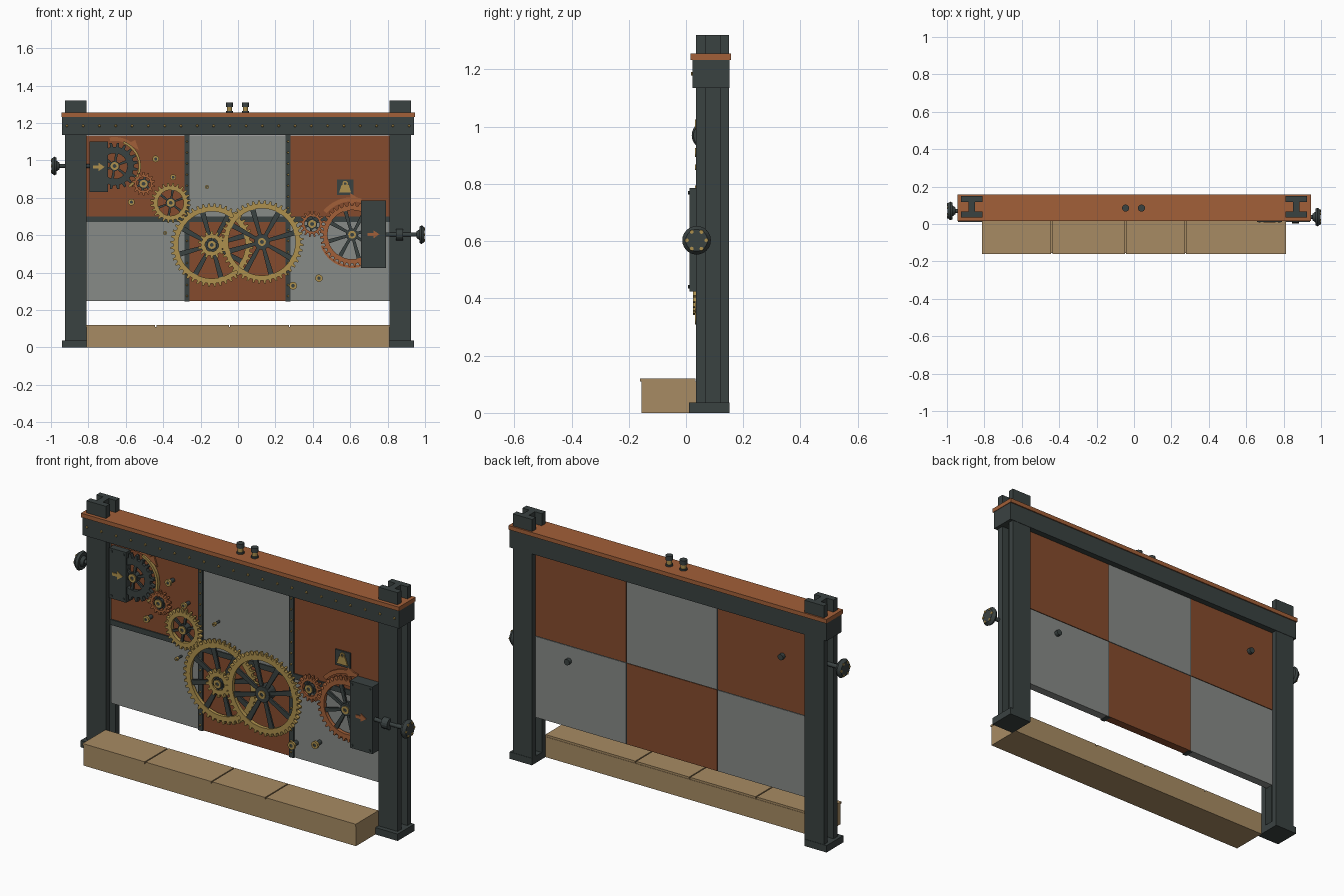
import bpy, bmesh, math
from mathutils import Matrix, Vector

if "Cube" in bpy.data.objects:
    bpy.data.objects.remove(bpy.data.objects["Cube"])


def material(name, rgb):
    m = bpy.data.materials.new(name)
    m.diffuse_color = (*rgb, 1)
    m.use_nodes = True
    m.node_tree.nodes["Principled BSDF"].inputs["Base Color"].default_value = m.diffuse_color
    return m


IRON = material("dark iron", (0.042, 0.054, 0.053))
RUST = material("brown copper", (0.235, 0.070, 0.026))
COPPER = material("bright copper", (0.36, 0.115, 0.04))
GOLD = material("brass", (0.42, 0.28, 0.075))
GREY = material("grey panel", (0.245, 0.257, 0.243))
TAN = material("tan wood", (0.39, 0.26, 0.125))


def make(name, mat, build, smooth=False):
    bm = bmesh.new()
    build(bm)
    bmesh.ops.recalc_face_normals(bm, faces=bm.faces)
    me = bpy.data.meshes.new(name)
    bm.to_mesh(me)
    bm.free()
    me.materials.append(mat)
    ob = bpy.data.objects.new(name, me)
    bpy.context.collection.objects.link(ob)
    if smooth:
        bpy.ops.object.select_all(action='DESELECT')
        ob.select_set(True)
        bpy.context.view_layer.objects.active = ob
        bpy.ops.object.shade_smooth_by_angle(angle=math.radians(35))
    return ob


def box(bm, x0, x1, y0, y1, z0, z1):
    c = Vector(((x0 + x1) / 2, (y0 + y1) / 2, (z0 + z1) / 2))
    s = Matrix.Diagonal((x1 - x0, y1 - y0, z1 - z0, 1))
    bmesh.ops.create_cube(bm, size=1, matrix=Matrix.Translation(c) @ s)


def rod(bm, a, b, r, r2=None, n=16):
    a, b = Vector(a), Vector(b)
    q = (b - a).to_track_quat('Z', 'Y').to_matrix().to_4x4()
    bmesh.ops.create_cone(bm, cap_ends=True, segments=n, radius1=r, radius2=r if r2 is None else r2,
                          depth=(b - a).length, matrix=Matrix.Translation((a + b) / 2) @ q)


def prism(bm, pts, y0, y1):
    f = [bm.verts.new((x, y0, z)) for x, z in pts]
    b = [bm.verts.new((x, y1, z)) for x, z in pts]
    bm.faces.new(f)
    bm.faces.new(b[::-1])
    for i in range(len(f)):
        j = (i + 1) % len(f)
        bm.faces.new((f[i], b[i], b[j], f[j]))


def band(bm, cx, cz, stations, y0, y1, closed=True):
    # ring or arc from (angle, inner radius, outer radius) stations
    rows = []
    for a, ri, ro in stations:
        c, s = math.cos(a), math.sin(a)
        rows.append([bm.verts.new((cx + r * c, y, cz + r * s))
                     for r, y in ((ri, y0), (ro, y0), (ro, y1), (ri, y1))])
    for i in range(len(rows) if closed else len(rows) - 1):
        p, q = rows[i], rows[(i + 1) % len(rows)]
        for k in range(4):
            bm.faces.new((p[k], p[(k + 1) % 4], q[(k + 1) % 4], q[k]))
    if not closed:
        bm.faces.new(rows[0])
        bm.faces.new(rows[-1][::-1])


def arc(bm, cx, cz, ri, ro, d0, d1, y0, y1, n=20):
    band(bm, cx, cz, [(math.radians(d0 + (d1 - d0) * i / n), ri, ro) for i in range(n + 1)], y0, y1, False)


# Posts: H-shaped columns with feet
def post(s):
    def build(bm):
        x0, x1 = sorted((s * 0.81, s * 0.925))
        box(bm, x0, x1, 0.035, 0.068, 0, 1.32)
        box(bm, x0, x1, 0.118, 0.15, 0, 1.32)
        box(bm, s * 0.868 - 0.017, s * 0.868 + 0.017, 0.068, 0.118, 0, 1.32)
    return build


def foot(s):
    x0, x1 = sorted((s * 0.81, s * 0.942))
    return lambda bm: box(bm, x0, x1, 0.01, 0.152, 0, 0.037)


for s, side in ((-1, "left"), (1, "right")):
    make(side + "_post", IRON, post(s))
    make(side + "_foot", IRON, foot(s))

# Head beam, copper cap, rivets
make("head_beam", IRON, lambda bm: box(bm, -0.942, 0.942, 0.023, 0.152, 1.136, 1.233))
make("beam_cap", COPPER, lambda bm: box(bm, -0.945, 0.945, 0.016, 0.158, 1.233, 1.255))


def beam_rivets(bm):
    for i in range(22):
        x = -0.915 + i * 1.83 / 21
        rod(bm, (x, 0.03, 1.185), (x, 0.017, 1.185), 0.009, 0.005, 8)


make("beam_rivets", GOLD, beam_rivets)


# Terminals on top
def terminals(r, z0, z1):
    def build(bm):
        for x in (-0.045, 0.04):
            rod(bm, (x, 0.085, z0), (x, 0.085, z1), r)
    return build


make("terminal_bases", IRON, terminals(0.019, 1.255, 1.264))
make("terminal_necks", GOLD, terminals(0.014, 1.264, 1.286))
make("terminal_caps", IRON, terminals(0.019, 1.286, 1.31))

# Checkered panels
XS, ZS = (-0.812, -0.273, 0.268, 0.812), (0.245, 0.684, 1.136)
for i in range(3):
    for j in range(2):
        make(f"panel_{i}_{j}", RUST if (i + j) % 2 else GREY,
             lambda bm: box(bm, XS[i] + 0.002, XS[i + 1] - 0.002, 0.078, 0.122, ZS[j] + 0.002, ZS[j + 1] - 0.002))


def strips(bm):
    for x in XS[1:3]:
        box(bm, x - 0.013, x + 0.013, 0.07, 0.119, 0.245, 1.136)
    box(bm, -0.81, 0.81, 0.072, 0.119, 0.67, 0.699)


def strip_rivets(bm):
    for x in XS[1:3]:
        for k in range(15):
            z = 0.275 + k * 0.059
            rod(bm, (x, 0.072, z), (x, 0.063, z), 0.006, 0.004, 6)


make("seam_strips", IRON, strips)
make("seam_rivets", GOLD, strip_rivets)


# Step bench with plank lid
make("bench_body", TAN, lambda bm: box(bm, -0.81, 0.81, -0.155, 0.036, 0, 0.109))


def lid(bm):
    e = (-0.815, -0.44, -0.045, 0.275, 0.815)
    for a, b in zip(e, e[1:]):
        box(bm, a + 0.003, b - 0.003, -0.16, 0.034, 0.109, 0.12)


make("bench_lid", TAN, lid)


# Gears: toothed rim, tapered spokes, hub and pin
def gear(name, cx, cz, r, teeth, mat, y0, y1, spokes=8, rim=0.026, tooth=0.017):
    root = r - tooth

    def rim_build(bm):
        st, p = [], math.tau / teeth
        for t in range(teeth):
            for f, ro in ((0, root), (0.22, root), (0.36, r), (0.66, r), (0.8, root)):
                st.append(((t + f) * p, root - rim, ro))
        band(bm, cx, cz, st, y0, y1)

    def spoke_build(bm):
        m = (y1 - y0) * 0.25
        w = max(0.007, r * 0.065)
        for k in range(spokes):
            a = math.tau * (k + 0.35) / spokes
            u, v = Vector((math.cos(a), math.sin(a))), Vector((-math.sin(a), math.cos(a)))
            c, e = Vector((cx, cz)), u * (root - rim * 0.8)
            prism(bm, [c + u * 0.01 - v * w * 0.6, c + e - v * w, c + e + v * w, c + u * 0.01 + v * w * 0.6],
                  y0 + m, y1 - m)
        rod(bm, (cx, 0.08, cz), (cx, y0 - 0.002, cz), max(0.027, r * 0.19), n=20)

    make(name + "_rim", mat, rim_build)
    make(name + "_spokes", IRON, spoke_build)
    make(name + "_hub", GOLD, lambda bm: arc(bm, cx, cz, 0.01, 0.021, 0, 360, y0 - 0.007, y0))


gear("input_gear", -0.66, 0.97, 0.125, 20, IRON, 0.05, 0.07, 6, 0.035, 0.022)
gear("small_gear_left", -0.505, 0.875, 0.063, 14, COPPER, 0.05, 0.07, 6, 0.012, 0.014)
gear("medium_gear", -0.36, 0.773, 0.108, 24, GOLD, 0.045, 0.065, 6, 0.022)
gear("large_gear_left", -0.14, 0.548, 0.222, 44, GOLD, 0.05, 0.068)
gear("pinion", -0.14, 0.548, 0.075, 14, GOLD, 0.03, 0.048, 6, 0.022)
gear("large_gear_right", 0.128, 0.564, 0.222, 44, GOLD, 0.025, 0.045)
gear("small_gear_right", 0.396, 0.66, 0.07, 16, COPPER, 0.04, 0.06, 6, 0.013)
gear("output_gear", 0.61, 0.603, 0.172, 36, COPPER, 0.045, 0.065, 8, 0.024)


# Direction arcs around the end gears
make("input_arc", GOLD, lambda bm: arc(bm, -0.66, 0.97, 0.128, 0.141, -55, 70, 0.06, 0.078))


def input_arrow(bm):
    arc(bm, -0.66, 0.97, 0.135, 0.155, 48, 100, 0.07, 0.078)
    prism(bm, [(-0.59, 1.09), (-0.55, 1.11), (-0.53, 1.055)], 0.07, 0.078)


def output_arcs(bm):
    arc(bm, 0.61, 0.603, 0.178, 0.2, 75, 140, 0.07, 0.078)
    prism(bm, [(0.60, 0.765), (0.60, 0.825), (0.655, 0.79)], 0.07, 0.078)
    arc(bm, 0.61, 0.603, 0.165, 0.178, 200, 285, 0.07, 0.078)


make("input_arrow_arc", COPPER, input_arrow)
make("output_arcs", COPPER, output_arcs)


# Gear housings with arrow plates and screws
def housing(name, x0, x1, z0, z1, y, mat):
    make(name, IRON, lambda bm: box(bm, x0, x1, y, 0.08, z0, z1))
    cx, cz = (x0 + x1) / 2, (z0 + z1) / 2
    shape = ((-.03, -.008), (0, -.008), (0, -.022), (.032, 0), (0, .022), (0, .008), (-.03, .008))
    make(name + "_arrow", mat, lambda bm: prism(bm, [(cx + a, cz + b) for a, b in shape], y - 0.004, y + 0.001))

    def screws(bm):
        for x in (x0 + 0.014, x1 - 0.014):
            for z in (z0 + 0.016, z1 - 0.016):
                rod(bm, (x, y + 0.002, z), (x, y - 0.005, z), 0.006, n=8)
    make(name + "_screws", IRON, screws)


housing("left_housing", -0.795, -0.695, 0.83, 1.1, 0.042, GOLD)
housing("right_housing", 0.657, 0.79, 0.425, 0.785, 0.012, COPPER)


# Hand wheels on side shafts
def wheel(name, s, y, z, inner):
    def build(bm):
        rod(bm, (s * inner, y, z), (s * 0.985, y, z), 0.011)
        rod(bm, (s * 0.955, y, z), (s * 0.972, y, z), 0.018, 0.03, 24)
        rod(bm, (s * 0.97, y, z), (s * 0.982, y, z), 0.044, 0.05, 24)
        rod(bm, (s * 0.982, y, z), (s * 0.998, y, z), 0.05, 0.038, 24)
    make(name, IRON, build, True)

    def dots(bm):
        for k in range(6):
            a = math.tau * k / 6
            p, q = y + 0.034 * math.cos(a), z + 0.034 * math.sin(a)
            rod(bm, (s * 0.99, p, q), (s, p, q), 0.007, n=8)
    make(name + "_studs", GOLD, dots)


wheel("left_hand_wheel", -1, 0.07, 0.97, 0.79)
wheel("right_hand_wheel", 1, 0.037, 0.603, 0.78)
make("shaft_collar", IRON, lambda bm: rod(bm, (0.845, 0.034, 0.603), (0.882, 0.034, 0.603), 0.03))


# Rear axle stubs
def stubs(bm):
    for x, z in ((0.61, 0.603), (-0.66, 0.97)):
        rod(bm, (x, 0.11, z), (x, 0.142, z), 0.016)


make("rear_axles", IRON, stubs)

# Spare gear pegs on the panels
PEGS = ((-0.44, 1.008, .018), (-0.347, 0.91, .016), (-0.57, 0.777, .018), (-0.166, 0.858, .01),
        (-0.39, 0.612, .01), (0.294, 0.33, .021), (0.433, 0.37, .02))


def peg_rings(bm):
    for x, z, r in PEGS:
        arc(bm, x, z, r * 0.45, r, 0, 360, 0.031, 0.044, 16)


def peg_pins(bm):
    for x, z, r in PEGS:
        rod(bm, (x, 0.08, z), (x, 0.034, z), r * 0.6, n=12)


make("peg_rings", GOLD, peg_rings)
make("peg_pins", IRON, peg_pins)


# Weight sign plate
def weight(bm):
    prism(bm, [(0.54, 0.828), (0.606, 0.828), (0.592, 0.868), (0.554, 0.868)], 0.064, 0.07)
    arc(bm, 0.573, 0.876, 0.007, 0.015, 0, 360, 0.064, 0.07, 14)


make("sign_plate", IRON, lambda bm: box(bm, 0.529, 0.617, 0.07, 0.079, 0.815, 0.898))
make("sign_weight", GOLD, weight)
